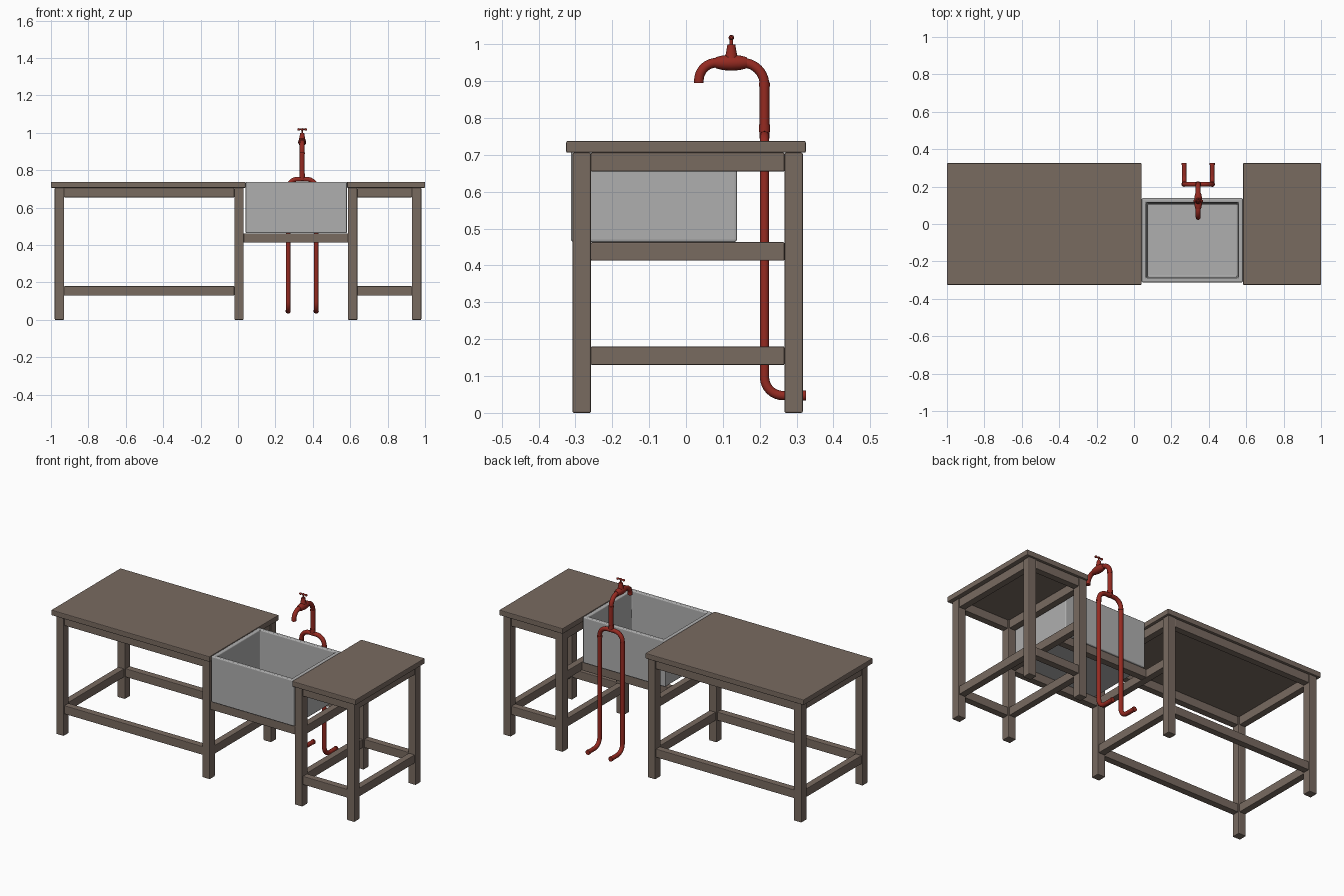
import bpy, math
from mathutils import Vector

if "Cube" in bpy.data.objects:
    bpy.data.objects.remove(bpy.data.objects["Cube"])


def mat(name, col):
    m = bpy.data.materials.new(name)
    m.diffuse_color = (*col, 1)
    m.use_nodes = True
    m.node_tree.nodes["Principled BSDF"].inputs["Base Color"].default_value = m.diffuse_color
    return m


WOOD = mat("weathered wood", (0.19, 0.145, 0.118))
STONE = mat("sink grey", (0.43, 0.43, 0.43))
RED = mat("red pipe", (0.30, 0.023, 0.015))


def make(name, verts, faces, material, smooth=False):
    me = bpy.data.meshes.new(name)
    me.from_pydata(verts, [], faces)
    me.materials.append(material)
    ob = bpy.data.objects.new(name, me)
    bpy.context.collection.objects.link(ob)
    if smooth:
        bpy.context.view_layer.objects.active = ob
        ob.select_set(True)
        bpy.ops.object.shade_smooth_by_angle(angle=math.radians(40))
        ob.select_set(False)
    return ob


def bevel(ob, width, segments=2):
    b = ob.modifiers.new("bevel", 'BEVEL')
    b.width, b.segments = width, segments


def box(name, x0, x1, y0, y1, z0, z1, material=WOOD, width=0.004):
    v = [(x, y, z) for z in (z0, z1) for x, y in ((x0, y0), (x1, y0), (x1, y1), (x0, y1))]
    f = [(3, 2, 1, 0), (4, 5, 6, 7)] + [(i, (i + 1) % 4, (i + 1) % 4 + 4, i + 4) for i in range(4)]
    ob = make(name, v, f, material)
    bevel(ob, width)
    return ob


def tube(name, path, radii, n=16):
    """Sweep a circle along a planar path; radii is one number or one per point."""
    pts = [Vector(p) for p in path]
    if not isinstance(radii, (list, tuple)):
        radii = [radii] * len(pts)
    verts, faces = [], []
    u = None
    for i, p in enumerate(pts):
        t = (pts[min(i + 1, len(pts) - 1)] - pts[max(i - 1, 0)]).normalized()
        if u is None:
            u = t.orthogonal().normalized()
        u = (u - t * u.dot(t)).normalized()
        w = t.cross(u)
        for k in range(n):
            a = 2 * math.pi * k / n
            verts.append(p + radii[i] * (u * math.cos(a) + w * math.sin(a)))
    for i in range(len(pts) - 1):
        for k in range(n):
            j = (k + 1) % n
            faces.append((i * n + k, i * n + j, (i + 1) * n + j, (i + 1) * n + k))
    faces.append(tuple(reversed(range(n))))
    faces.append(tuple(range((len(pts) - 1) * n, len(pts) * n)))
    return make(name, verts, faces, RED, True)


def arc(c, r, a0, a1, plane, n=8):
    """Arc points around c; plane is 'xz' or 'yz', angles in degrees."""
    out = []
    for i in range(n + 1):
        a = math.radians(a0 + (a1 - a0) * i / n)
        d, z = r * math.cos(a), r * math.sin(a)
        out.append((c[0] + d, c[1], c[2] + z) if plane == 'xz' else (c[0], c[1] + d, c[2] + z))
    return out


# Tables: top, four legs, aprons and low stretchers
YF, YB, H = -0.283, 0.292, 0.025


def table(name, top0, top1, xa, xb):
    box(name + "_top", top0, top1, -0.325, 0.325, 0.706, 0.738)
    for sx, x in (("left", xa), ("right", xb)):
        for sy, y in (("front", YF), ("back", YB)):
            box(f"{name}_{sy}_{sx}_leg", x - H, x + H, y - H, y + H, 0, 0.706)
    t = 0.02
    for kind, z0, z1 in (("apron", 0.655, 0.706), ("stretcher", 0.13, 0.18)):
        for sy, y in (("front", YF), ("back", YB)):
            box(f"{name}_{sy}_{kind}", xa + H, xb - H, y - t, y + t, z0, z1, width=0.003)
        for sx, x in (("left", xa), ("right", xb)):
            box(f"{name}_{sx}_{kind}", x - t, x + t, YF + H, YB - H, z0, z1, width=0.003)


table("long_table", -1.0, 0.04, -0.955, 0.005)
table("short_table", 0.583, 1.0, 0.613, 0.955)

# Rails carrying the sink
for nm, x in (("left", 0.005), ("right", 0.613)):
    box(f"sink_{nm}_rail", x - 0.02, x + 0.02, YF + H, YB - H, 0.413, 0.463, width=0.003)
box("sink_front_rail", 0.03, 0.588, YF - 0.02, YF + 0.02, 0.413, 0.463, width=0.003)
box("sink_back_rail", 0.025, 0.593, 0.09, 0.13, 0.413, 0.463, width=0.003)

# Sink: stacked rectangular loops, outside up and then down the inside
loops = [(0, 0.464), (0, 0.737), (0.024, 0.737), (0.03, 0.49)]
v = []
for d, z in loops:
    v += [(0.041 + d, -0.312 + d, z), (0.582 - d, -0.312 + d, z),
          (0.582 - d, 0.138 - d, z), (0.041 + d, 0.138 - d, z)]
f = [(3, 2, 1, 0), (12, 13, 14, 15)]
for l in range(3):
    for i in range(4):
        j = (i + 1) % 4
        f.append((l * 4 + i, l * 4 + j, l * 4 + 4 + j, l * 4 + 4 + i))
bevel(make("sink_basin", v, f, STONE), 0.006, 3)

# Twin supply pipes, joined by an arch
CX, PY, R = 0.343, 0.213, 0.0125
xl, xr, r = CX - 0.075, CX + 0.075, 0.05
path = [(xl, 0.325, 0.047)] + arc((xl, PY + r, 0.047 + r), r, 270, 180, 'yz')
path += arc((xl + r, PY, 0.702), r, 180, 90, 'xz')
path += arc((xr - r, PY, 0.702), r, 90, 0, 'xz')
path += arc((xr, PY + r, 0.047 + r), r, 180, 270, 'yz') + [(xr, 0.325, 0.047)]
tube("supply_pipes", path, R)
for nm, x in (("left", xl), ("right", xr)):
    tube(f"{nm}_pipe_end", [(x, 0.316, 0.047), (x, 0.326, 0.047)], 0.014)
    tube(f"{nm}_pipe_collar", [(x, PY, 0.69), (x, PY, 0.70)], 0.0145)

# Riser with bend towards the tap
path = [(CX, PY, 0.745)] + arc((CX, PY - 0.06, 0.89), 0.06, 0, 90, 'yz', 10)
tube("riser_pipe", path, 0.013)
tube("riser_collar", [(CX, PY, 0.762), (CX, PY, 0.782)], 0.0155)
tube("bend_collar", [(CX, PY, 0.886), (CX, PY, 0.896)], 0.0148)

# Tap body, spout, bonnet and handle
tube("tap_body", [(CX, y, 0.95) for y in (0.166, 0.160, 0.145, 0.123, 0.101, 0.086, 0.080)],
     [0.0145, 0.0165, 0.020, 0.0215, 0.020, 0.0165, 0.0145])
path = [(CX, 0.09, 0.95)] + arc((CX, 0.083, 0.902), 0.048, 90, 180, 'yz', 10) + [(CX, 0.035, 0.895)]
tube("tap_spout", path, 0.013)
tube("tap_bonnet", [(CX, 0.123, z) for z in (0.955, 0.972, 0.985, 1.0)],
     [0.019, 0.0155, 0.013, 0.0105])
tube("tap_stem", [(CX, 0.123, z) for z in (0.998, 1.018)], 0.0045, 12)
xs = (-0.026, -0.023, -0.018, -0.013, -0.008, 0, 0.008, 0.013, 0.018, 0.023, 0.026)
rs = (0.003, 0.006, 0.007, 0.0045, 0.004, 0.0075, 0.004, 0.0045, 0.007, 0.006, 0.003)
tube("tap_handle", [(CX + x, 0.123, 1.018) for x in xs], list(rs), 12)
